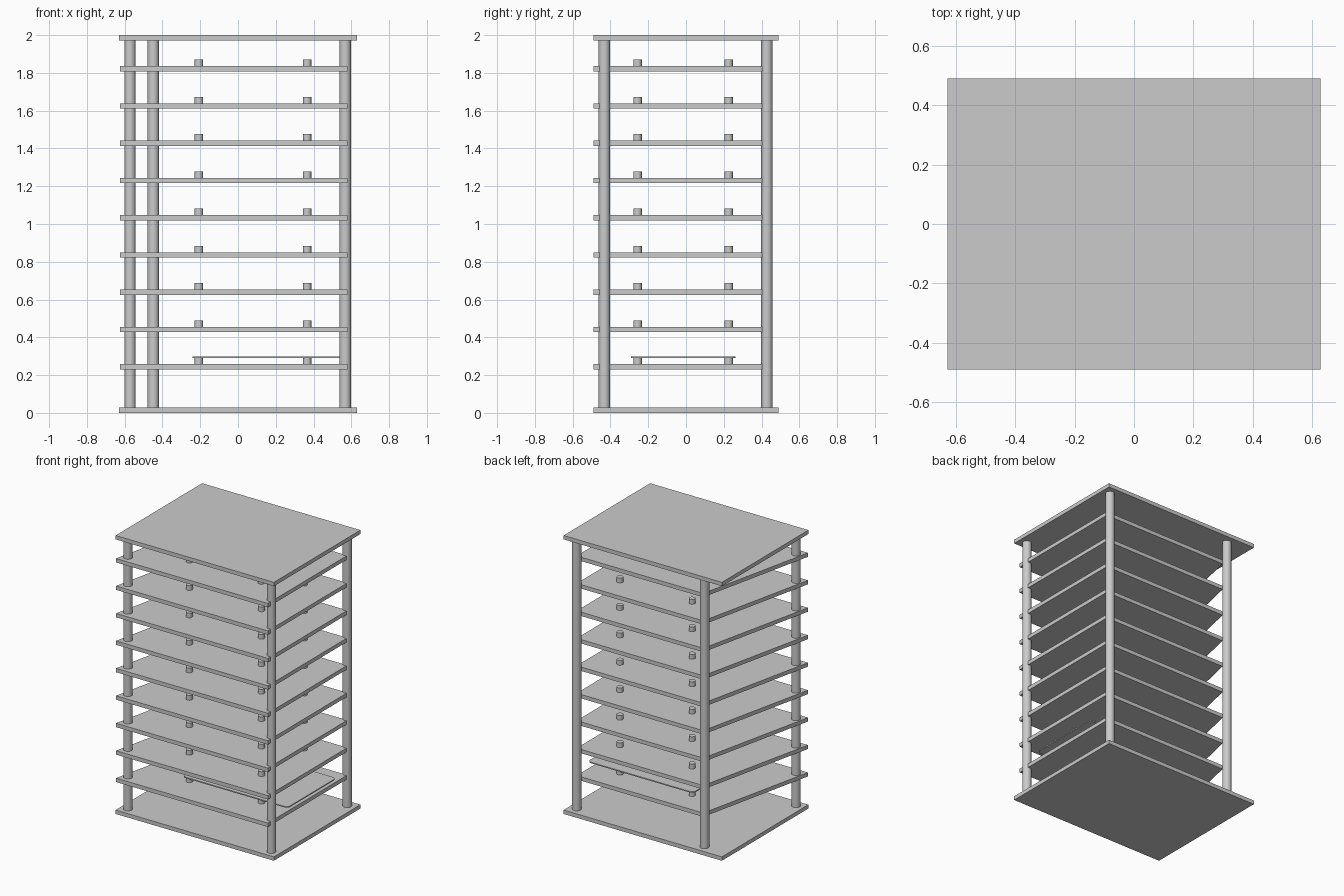
import bpy, bmesh, math

cube = bpy.data.objects.get("Cube")
if cube:
    bpy.data.objects.remove(cube, do_unlink=True)

GREY = (0.6, 0.6, 0.6, 1)
mat = bpy.data.materials.new("plain grey")
mat.use_nodes = True
mat.diffuse_color = GREY
mat.node_tree.nodes["Principled BSDF"].inputs["Base Color"].default_value = GREY


def slab(name, outline, z, thick):
    """Extrude a flat outline upwards into a plate."""
    bm = bmesh.new()
    face = bm.faces.new([bm.verts.new((x, y, z)) for x, y in outline])
    top = bmesh.ops.extrude_face_region(bm, geom=[face])["geom"]
    bmesh.ops.translate(bm, vec=(0, 0, thick),
                        verts=[v for v in top if isinstance(v, bmesh.types.BMVert)])
    bmesh.ops.recalc_face_normals(bm, faces=bm.faces)
    mesh = bpy.data.meshes.new(name)
    bm.to_mesh(mesh)
    bm.free()
    mesh.materials.append(mat)
    obj = bpy.data.objects.new(name, mesh)
    bpy.context.collection.objects.link(obj)
    return obj


def rod(name, x, y, z, height, radius):
    """Upright round rod standing at height z."""
    bpy.ops.mesh.primitive_cylinder_add(vertices=32, radius=radius, depth=height,
                                        location=(x, y, z + height / 2))
    obj = bpy.context.object
    obj.name = name
    obj.data.materials.append(mat)
    bpy.ops.object.shade_smooth_by_angle(angle=math.radians(40))


def rectangle(x0, x1, y0, y1):
    return [(x0, y0), (x1, y0), (x1, y1), (x0, y1)]


def rounded(x0, x1, y0, y1, r, steps=6):
    """Rectangle outline with rounded corners."""
    corners = [(x1 - r, y1 - r), (x0 + r, y1 - r), (x0 + r, y0 + r), (x1 - r, y0 + r)]
    points = []
    for i, (cx, cy) in enumerate(corners):
        for k in range(steps + 1):
            a = math.pi / 2 * (i + k / steps)
            points.append((cx + r * math.cos(a), cy + r * math.sin(a)))
    return points


THICK = 0.028

# Base and top plates
cover = rectangle(-0.629, 0.629, -0.491, 0.491)
slab("base_plate", cover, 0, THICK)
slab("top_plate", cover, 2 - THICK, THICK)

# Four posts, the back one on the -x side set inwards
posts = {"front_right_post": (-0.572, -0.432), "front_left_post": (0.568, -0.432),
         "back_left_post": (0.568, 0.428), "back_right_post": (-0.448, 0.428)}
for name, (x, y) in posts.items():
    rod(name, x, y, THICK, 2 - 2 * THICK, 0.03)

# Nine shelves with one slanted side, each with four standoffs
shelf = [(-0.626, -0.491), (0.581, -0.491), (0.581, 0.411), (-0.425, 0.411)]
for i in range(9):
    z = 0.23 + 0.1972 * i
    slab(f"shelf_{i + 1}", shelf, z, THICK)
    for x in (-0.207, 0.366):
        for y in (-0.256, 0.226):
            rod(f"standoff_{i + 1}", x, y, z + THICK, 0.034, 0.022)

# Thin rounded board resting on the lowest standoffs
slab("mounted_board", rounded(-0.241, 0.598, -0.29, 0.261, 0.03), 0.291, 0.008)
